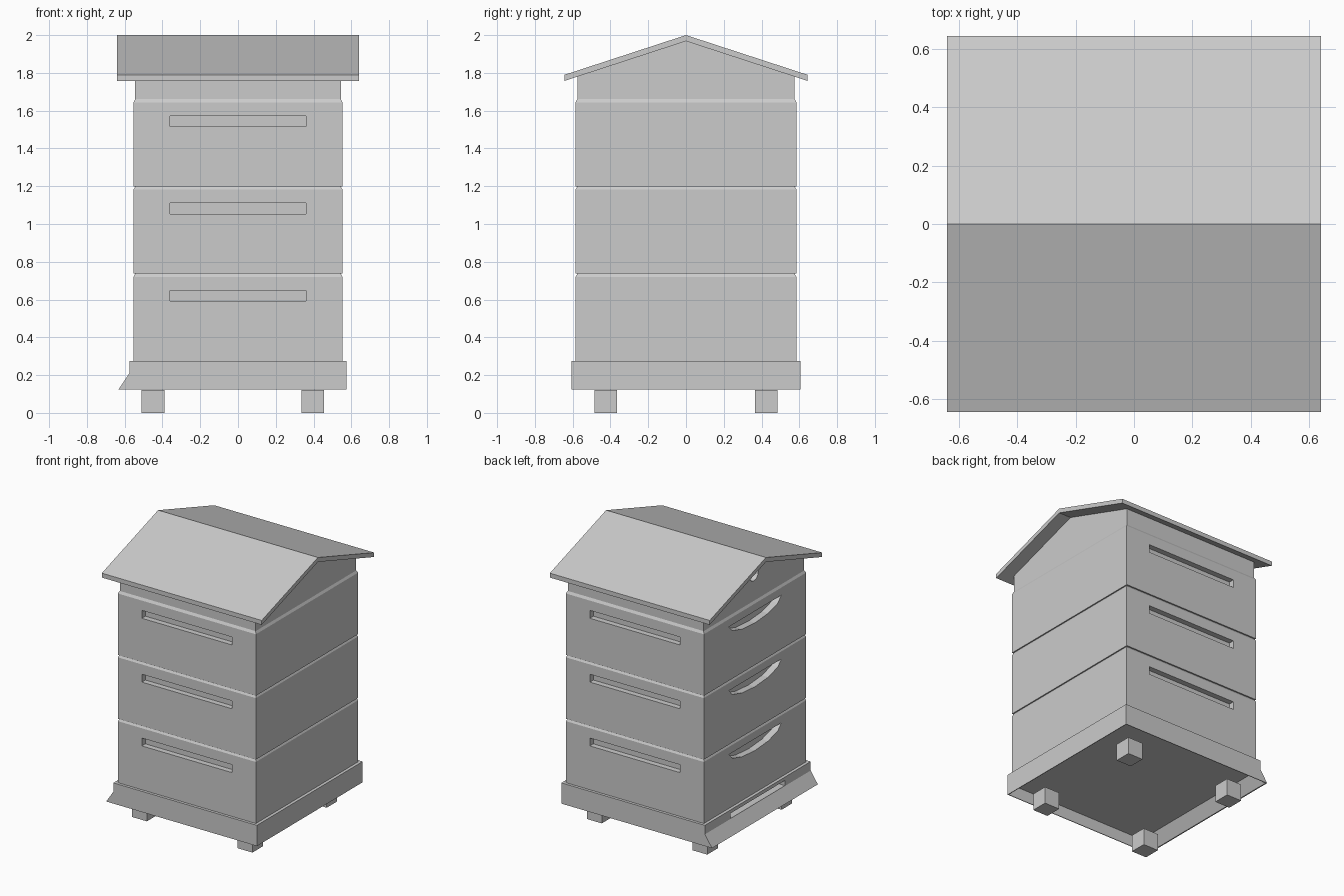
import bpy, bmesh, math
from mathutils import Vector

if "Cube" in bpy.data.objects:
    bpy.data.objects.remove(bpy.data.objects["Cube"])


def finish(name, bm):
    bmesh.ops.recalc_face_normals(bm, faces=bm.faces)
    mesh = bpy.data.meshes.new(name)
    bm.to_mesh(mesh)
    bm.free()
    ob = bpy.data.objects.new(name, mesh)
    bpy.context.collection.objects.link(ob)
    return ob


def prism(name, pts, axis, a, b):
    """Extrude a 2D profile along x (pts are y,z) or y (pts are x,z) from a to b."""
    bm = bmesh.new()
    place = (lambda p: (a, p[0], p[1])) if axis == 'x' else (lambda p: (p[0], a, p[1]))
    face = bm.faces.new([bm.verts.new(place(p)) for p in pts])
    geo = bmesh.ops.extrude_face_region(bm, geom=[face])['geom']
    move = Vector((b - a, 0, 0)) if axis == 'x' else Vector((0, b - a, 0))
    bmesh.ops.translate(bm, vec=move, verts=[v for v in geo if isinstance(v, bmesh.types.BMVert)])
    return finish(name, bm)


def box(name, x0, x1, y0, y1, z0, z1):
    return prism(name, [(x0, z0), (x1, z0), (x1, z1), (x0, z1)], 'y', y0, y1)


def carve(ob, cutters):
    bpy.context.view_layer.objects.active = ob
    for c in cutters:
        m = ob.modifiers.new("cut", 'BOOLEAN')
        m.operation, m.solver, m.object = 'DIFFERENCE', 'EXACT', c
        bpy.ops.object.modifier_apply(modifier=m.name)
        bpy.data.objects.remove(c)


W, D = 0.553, 0.585          # half width and half depth of the stacked boxes

# Feet
for x in (-0.45, 0.395):
    for y in (-0.425, 0.425):
        box("foot", x - 0.06, x + 0.06, y - 0.06, y + 0.06, 0, 0.122)

# Base tray: hollow below, sloped landing board at the left, entrance slot
base = prism("base", [(-0.575, 0.275), (0.575, 0.275), (0.575, 0.125),
                      (-0.632, 0.125), (-0.575, 0.21)], 'y', -0.605, 0.605)
carve(base, [
    prism("cavity", [(-0.568, 0.208), (0.57, 0.208), (0.57, 0.1), (-0.6405, 0.1)],
          'y', -0.6, 0.6),
    box("entrance", -0.7, -0.47, -0.31, 0.31, 0.213, 0.25),
])

# Stacked boxes with a chamfered top rim and recessed grips
levels = [0.275, 0.737, 1.199, 1.661]
for z0, z1 in zip(levels, levels[1:]):
    bm = bmesh.new()
    bmesh.ops.create_cube(bm, size=1)
    for v in bm.verts:
        v.co = (v.co.x * 2 * W, v.co.y * 2 * D, z0 if v.co.z < 0 else z1 - 0.017)
    top = max(bm.faces, key=lambda f: f.calc_center_median().z)
    geo = bmesh.ops.extrude_face_region(bm, geom=[top])['geom']
    bmesh.ops.delete(bm, geom=[top], context='FACES_ONLY')
    for v in geo:
        if isinstance(v, bmesh.types.BMVert):
            v.co = (math.copysign(W - 0.009, v.co.x), math.copysign(D - 0.01, v.co.y), z1)
    hive_box = finish("hive_box", bm)
    g0, g1 = z0 + 0.317, z0 + 0.374
    # Curved grip on the entrance side: flat top, arc below
    arc = [(-0.3 * math.cos(math.pi * i / 6),
            z0 + 0.39 - 0.085 * math.sin(math.pi * i / 6)) for i in range(7)]
    carve(hive_box, [
        box("slot", -0.36, 0.36, -D - 0.1, -D + 0.04, g0, g1),
        box("slot", -0.36, 0.36, D - 0.04, D + 0.1, g0, g1),
        prism("grip", arc, 'x', -W - 0.1, -W + 0.05),
    ])

# Gable section under the roof, with a round vent on the entrance side
gw, gd = W - 0.009, D - 0.01
slope = 0.21 / 0.643
eave = 1.968 - gd * slope
gable = prism("gable", [(-gd, 1.661), (gd, 1.661), (gd, eave), (0, 1.968), (-gd, eave)],
              'x', -gw, gw)
hole = [(0.05 * math.cos(math.tau * i / 16), 1.855 + 0.05 * math.sin(math.tau * i / 16))
        for i in range(16)]
carve(gable, [prism("vent", hole, 'x', -gw - 0.1, -gw + 0.06)])

# Pitched roof slab
prism("roof", [(-0.643, 1.79), (0, 2.0), (0.643, 1.79),
               (0.643, 1.758), (0, 1.968), (-0.643, 1.758)], 'x', -0.64, 0.64)
